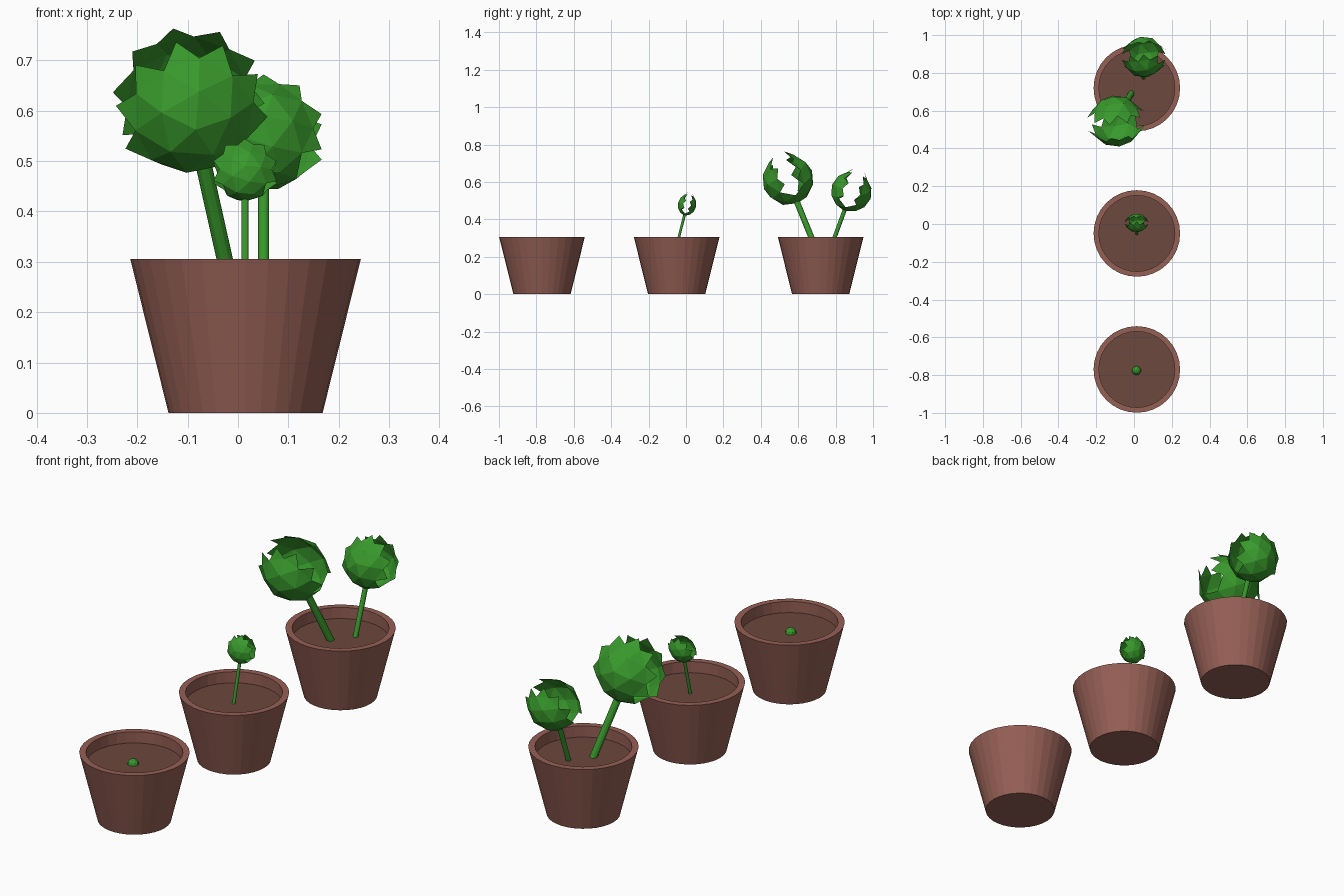
import bpy, bmesh, math
from mathutils import Vector, Matrix

if "Cube" in bpy.data.objects:
    bpy.data.objects.remove(bpy.data.objects["Cube"])


def material(name, rgb):
    m = bpy.data.materials.new(name)
    m.diffuse_color = (*rgb, 1)
    m.use_nodes = True
    m.node_tree.nodes["Principled BSDF"].inputs["Base Color"].default_value = m.diffuse_color
    return m


CLAY = material("clay", (0.30, 0.115, 0.09))
SOIL = material("soil", (0.15, 0.065, 0.047))
LEAF = material("leaf", (0.04, 0.32, 0.025))
PX = 0.015
SOIL_Z = 0.255


def finish(bm, name, mat):
    me = bpy.data.meshes.new(name)
    bm.to_mesh(me)
    bm.free()
    me.materials.append(mat)
    ob = bpy.data.objects.new(name, me)
    bpy.context.collection.objects.link(ob)
    return ob


# Pot: tapered outer wall, flat rim, upright inner lip, closed base
def pot(name, y, sides=32):
    bm = bmesh.new()
    rings = []
    for r, z in [(0.153, 0), (0.229, 0.306), (0.201, 0.306), (0.201, SOIL_Z)]:
        rings.append([bm.verts.new((PX + r * math.cos(2 * math.pi * i / sides),
                                    y + r * math.sin(2 * math.pi * i / sides), z))
                      for i in range(sides)])
    for a, b in zip(rings, rings[1:]):
        for i in range(sides):
            j = (i + 1) % sides
            bm.faces.new((a[i], a[j], b[j], b[i]))
    bm.faces.new(rings[0][::-1])
    finish(bm, name, CLAY)
    # Soil disc
    bm = bmesh.new()
    bmesh.ops.create_circle(bm, cap_ends=True, segments=sides, radius=0.201,
                            matrix=Matrix.Translation((PX, y, SOIL_Z)))
    finish(bm, name + "_soil", SOIL)


# Stem: straight rod between two points
def stem(name, a, b, radius):
    bm = bmesh.new()
    d = b - a
    mat = Matrix.Translation((a + b) / 2) @ d.to_track_quat('Z', 'Y').to_matrix().to_4x4()
    bmesh.ops.create_cone(bm, cap_ends=True, segments=12, radius1=radius,
                          radius2=radius, depth=d.length, matrix=mat)
    finish(bm, name, LEAF)


# Trap head: two toothed shell lobes joined by a hinge on the stem side
def trap(name, centre, up, radius, squeeze=1.0, tooth_z=0.27):
    bm = bmesh.new()
    bmesh.ops.create_icosphere(bm, subdivisions=2, radius=1)
    doomed, teeth = [], []
    for f in bm.faces:
        c = f.calc_center_median()
        if abs(c.z) > 0.45 or c.y < -0.6:
            continue
        doomed.append(f)
        if abs(c.z) > 0.24:
            teeth.append((list(f.verts), math.copysign(tooth_z, c.z)))
    bmesh.ops.delete(bm, geom=doomed, context='FACES_ONLY')
    for verts, z in teeth:
        tip = min(verts, key=lambda v: abs(v.co.z))
        new = bm.verts.new((tip.co.x * 1.1, tip.co.y * 1.1, z))
        bm.faces.new([new if v is tip else v for v in verts])
    loose = [v for v in bm.verts if not v.link_faces]
    bmesh.ops.delete(bm, geom=loose, context='VERTS')
    front = Vector((0, -1, 0))
    n = (front - up * front.dot(up)).normalized()
    rot = Matrix((up.cross(n), up, n)).transposed().to_4x4()
    scale = Matrix.Diagonal((radius, radius, radius * squeeze, 1))
    bmesh.ops.transform(bm, matrix=Matrix.Translation(centre) @ rot @ scale, verts=bm.verts)
    finish(bm, name, LEAF)


def plant(name, root, centre, head_r, stem_r, **kw):
    root, centre = Vector(root), Vector(centre)
    up = (centre - root).normalized()
    stem(name + "_stem", root, centre - up * head_r * 0.95, stem_r)
    trap(name + "_trap", centre, up, head_r, **kw)


# Three pots in a row
pot("seedling_pot", -0.77)
pot("young_pot", -0.05)
pot("grown_pot", 0.72)

# Seed bud
bm = bmesh.new()
bmesh.ops.create_icosphere(bm, subdivisions=2, radius=0.024,
                           matrix=Matrix.Translation((0.013, -0.776, SOIL_Z)))
finish(bm, "seed_bud", LEAF)

# Plants of growing size
plant("young", (0.014, -0.052, 0.25), (0.014, 0.006, 0.478), 0.06, 0.007,
      squeeze=0.82, tooth_z=0.2)
plant("large", (-0.014, 0.692, 0.25), (-0.095, 0.545, 0.612), 0.138, 0.016)
plant("medium", (0.051, 0.775, 0.25), (0.051, 0.884, 0.548), 0.11, 0.011)
